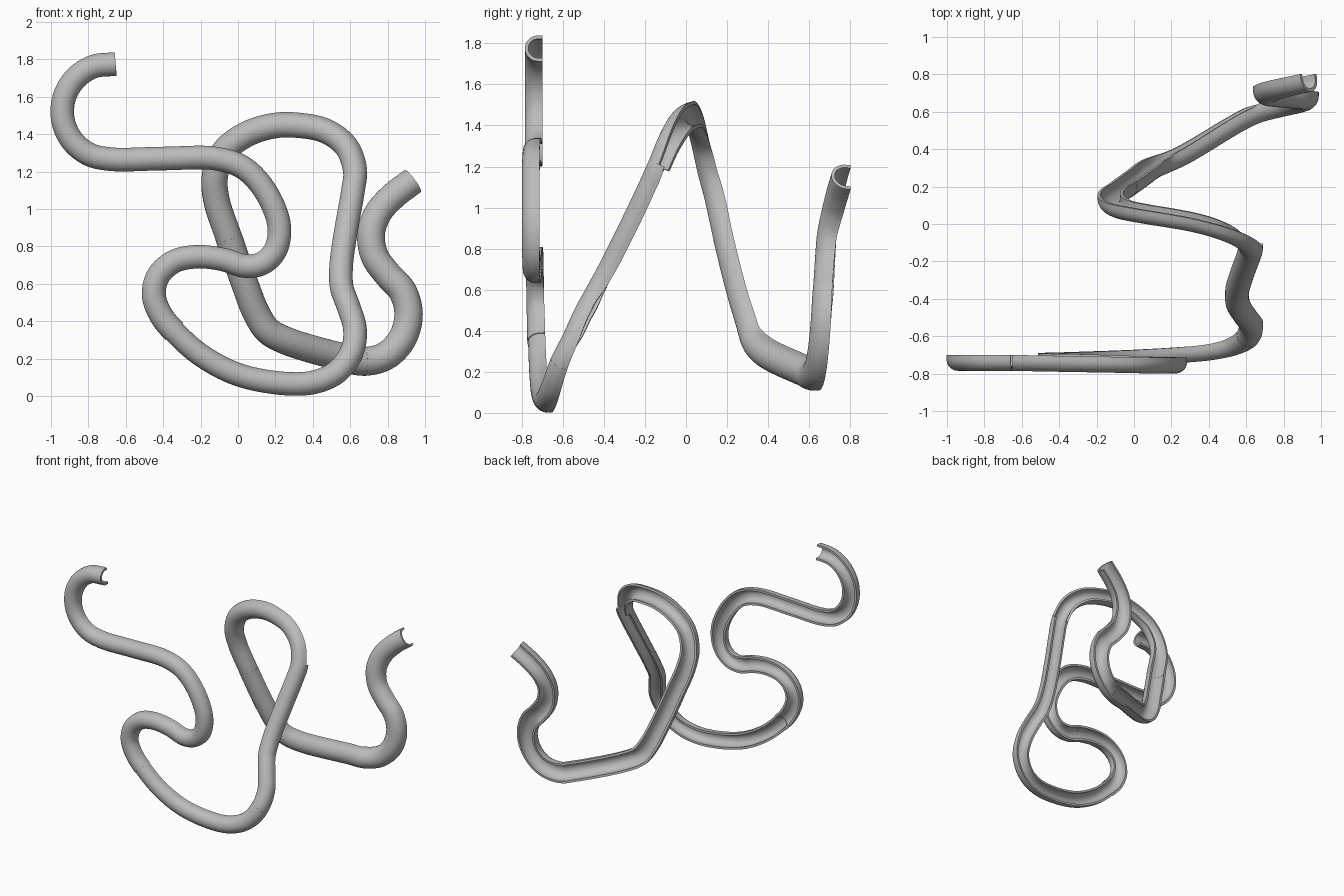
import bpy
import bmesh
import math
from mathutils import Vector

cube = bpy.data.objects.get("Cube")
if cube:
    bpy.data.objects.remove(cube, do_unlink=True)

metal = bpy.data.materials.new("plain grey")
metal.use_nodes = True
GREY = (0.5, 0.5, 0.5, 1)
metal.diffuse_color = GREY
metal.node_tree.nodes["Principled BSDF"].inputs["Base Color"].default_value = GREY

STEPS = 8          # rings between two control points
ARC = 18           # facets around the half-round wall
WALL = 0.017       # wall thickness
LIP = 0.022        # straight part of the rim


def hook(cx, cz, radius, y, start, end, count):
    """Points on an upright arc, angles in degrees."""
    points = []
    for i in range(count):
        a = math.radians(start + (end - start) * i / (count - 1))
        points.append((cx + radius * math.cos(a), y, cz + radius * math.sin(a)))
    return points


def smooth_path(points):
    """Centripetal spline through the control points."""
    pts = [Vector(p) for p in points]
    pts = [2 * pts[0] - pts[1]] + pts + [2 * pts[-1] - pts[-2]]
    path = []
    for a, b, c, d in zip(pts, pts[1:], pts[2:], pts[3:]):
        t1 = (b - a).length ** 0.5
        t2 = t1 + (c - b).length ** 0.5
        t3 = t2 + (d - c).length ** 0.5
        for i in range(STEPS):
            t = t1 + (t2 - t1) * i / STEPS
            p = a.lerp(b, t / t1)
            q = b.lerp(c, (t - t1) / (t2 - t1))
            r = c.lerp(d, (t - t2) / (t3 - t2))
            path.append(p.lerp(q, t / t2).lerp(q.lerp(r, (t - t1) / (t3 - t1)),
                                               (t - t1) / (t2 - t1)))
    return path + [pts[-2]]


def channel_profile(radius):
    """U-shaped section as (sideways, towards opening) pairs."""
    def wall(r):
        arc = [(r * math.cos(math.pi * i / ARC), -r * math.sin(math.pi * i / ARC))
               for i in range(ARC + 1)]
        return [(r, LIP)] + arc + [(-r, LIP)]
    return wall(radius) + wall(radius - WALL)[::-1]


def channel(name, path, first, last, radii, lean=0.0):
    """Sweep the U section along path[first:last], opening to the back."""
    bm = bmesh.new()
    rings = []
    loop_centre = Vector((0.25, 0, 1.1))
    for i in range(first, last + 1):
        p = path[i]
        tangent = (path[min(i + 1, len(path) - 1)] - path[max(i - 1, 0)]).normalized()
        outward = p - loop_centre
        outward.y = 0
        t = (i - first) / (last - first)
        up = Vector((0, 1, 0)) + outward.normalized() * lean * (1 - t)
        up = (up - tangent * up.dot(tangent)).normalized()
        side = tangent.cross(up)
        radius = radii[0] + (radii[1] - radii[0]) * t
        rings.append([bm.verts.new(p + side * u + up * v)
                      for u, v in channel_profile(radius)])
    n = len(rings[0])
    for a, b in zip(rings, rings[1:]):
        for j in range(n):
            k = (j + 1) % n
            bm.faces.new((a[j], a[k], b[k], b[j]))
    # end caps as strips between the outer and inner wall
    for ring in (rings[0], rings[-1]):
        for j in range(n // 2 - 1):
            bm.faces.new((ring[j], ring[j + 1], ring[n - 2 - j], ring[n - 1 - j]))
    bmesh.ops.recalc_face_normals(bm, faces=bm.faces)
    mesh = bpy.data.meshes.new(name)
    bm.to_mesh(mesh)
    bm.free()
    mesh.materials.append(metal)
    obj = bpy.data.objects.new(name, mesh)
    bpy.context.collection.objects.link(obj)
    bpy.ops.object.select_all(action="DESELECT")
    obj.select_set(True)
    bpy.context.view_layer.objects.active = obj
    bpy.ops.object.shade_smooth_by_angle(angle=math.radians(35))


# Centre line, from the upper left end to the right end
upper = hook(-0.685, 1.522, 0.255, -0.722, 83, 270, 8) + [
    (-0.4, -0.727, 1.27), (-0.12, -0.732, 1.27), (0.03, -0.735, 1.22),
    (0.15, -0.736, 1.09), (0.22, -0.736, 0.91), (0.2, -0.735, 0.78),
    (0.13, -0.733, 0.71), (0.04, -0.73, 0.695)]
left_turn = [
    (-0.08, -0.725, 0.73), (-0.22, -0.72, 0.745), (-0.34, -0.717, 0.72),
    (-0.425, -0.715, 0.645), (-0.45, -0.713, 0.54), (-0.41, -0.71, 0.43)]
bottom = [
    (-0.34, -0.708, 0.345), (-0.2, -0.703, 0.22), (0, -0.695, 0.115),
    (0.25, -0.68, 0.067), (0.41, -0.665, 0.075), (0.53, -0.64, 0.13)]
climb = [
    (0.61, -0.6, 0.24), (0.625, -0.54, 0.36), (0.59, -0.485, 0.48),
    (0.555, -0.43, 0.58), (0.552, -0.365, 0.7), (0.58, -0.265, 0.9),
    (0.615, -0.17, 1.1)]
crest = [
    (0.625, -0.125, 1.2), (0.58, -0.07, 1.33), (0.47, -0.02, 1.415),
    (0.33, 0.02, 1.445), (0.2, 0.045, 1.445), (0.05, 0.07, 1.4),
    (-0.07, 0.095, 1.31), (-0.122, 0.125, 1.18), (-0.115, 0.16, 1.05)]
descent = [
    (-0.05, 0.205, 0.85), (0.04, 0.27, 0.59), (0.1, 0.315, 0.44),
    (0.16, 0.343, 0.35), (0.26, 0.39, 0.295), (0.57, 0.575, 0.205)]
ending = [
    (0.67, 0.62, 0.185), (0.79, 0.65, 0.215), (0.88, 0.67, 0.31),
    (0.912, 0.683, 0.44), (0.88, 0.69, 0.56), (0.8, 0.697, 0.65),
    (0.73, 0.703, 0.75), (0.712, 0.713, 0.87), (0.75, 0.735, 0.98),
    (0.83, 0.757, 1.07), (0.935, 0.78, 1.15)]

sections = [
    ("upper_channel", upper, (0.063, 0.063), 0),
    ("left_turn_channel", left_turn, (0.062, 0.065), 0),
    ("bottom_channel", bottom, (0.061, 0.064), 0),
    ("climbing_channel", climb, (0.063, 0.063), 0),
    ("crest_channel", crest, (0.063, 0.071), 0.45),
    ("descending_channel", descent, (0.072, 0.076), 0),
    ("end_channel", ending, (0.077, 0.073), 0)]

centre_line = smooth_path([p for _, points, _, _ in sections for p in points])
begin = 0
for name, points, radii, lean in sections:
    finish = min(begin + len(points) * STEPS, len(centre_line) - 1)
    channel(name, centre_line, begin, finish, radii, lean)
    begin = finish
